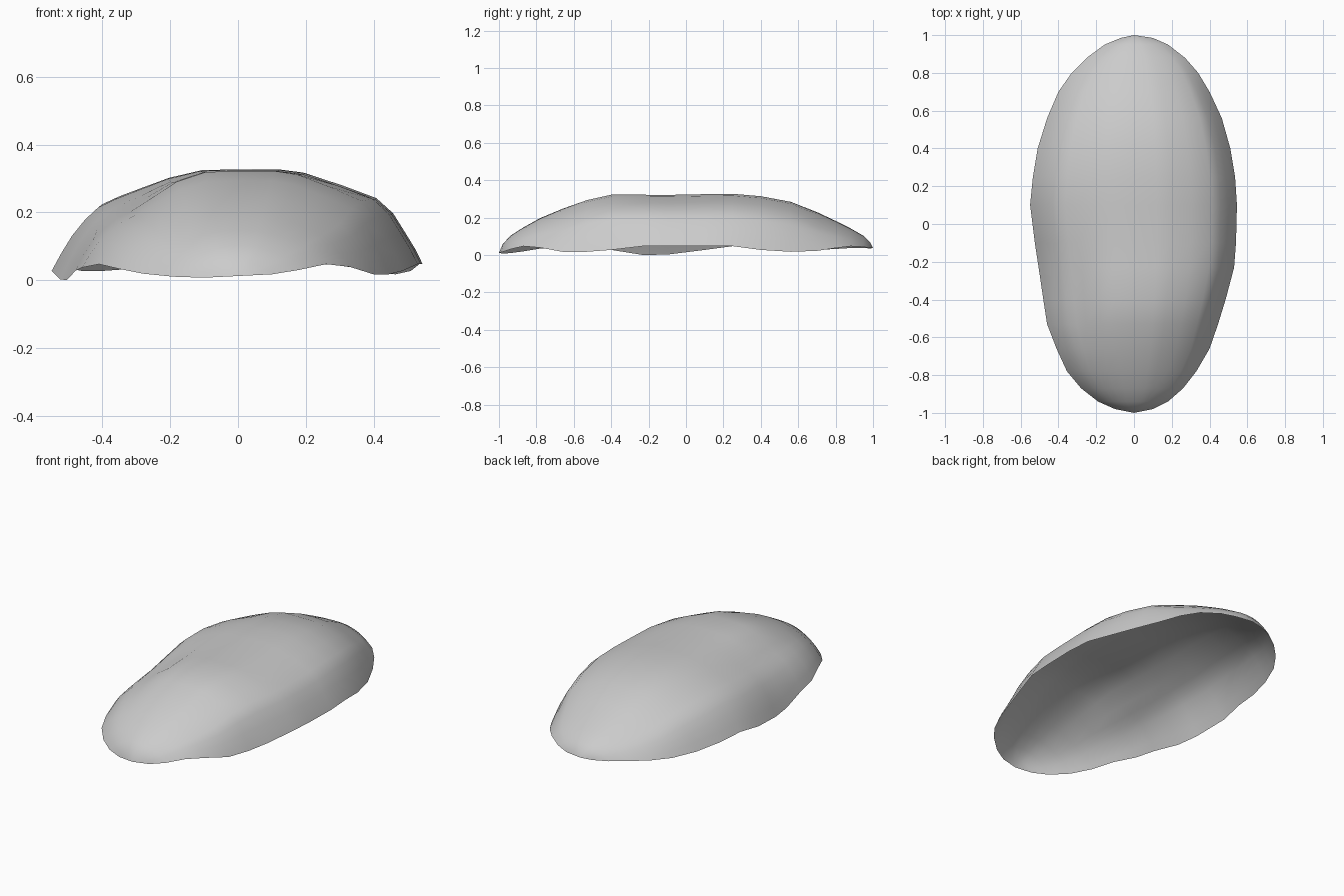
import bpy, bmesh, math

# Stations along the shell: y, left x, left rim z, right x, right rim z, crest z
STATIONS = [
    (-1.00, 0.00, .015, .00, .015, .015),
    (-0.98, -.10, .010, .10, .020, .060),
    (-0.94, -.19, .013, .18, .033, .105),
    (-0.87, -.28, .022, .26, .050, .150),
    (-0.78, -.355, .037, .33, .042, .200),
    (-0.66, -.41, .050, .40, .020, .250),
    (-0.53, -.46, .040, .445, .020, .296),
    (-0.40, -.48, .030, .485, .030, .325),
    (-0.23, -.505, .003, .53, .050, .325),
    (-0.10, -.525, .005, .54, .050, .324),
    (0.10, -.55, .030, .545, .050, .328),
    (0.25, -.535, .050, .535, .050, .330),
    (0.40, -.51, .040, .51, .030, .317),
    (0.56, -.46, .030, .465, .020, .287),
    (0.70, -.40, .030, .40, .025, .232),
    (0.80, -.33, .035, .34, .040, .185),
    (0.88, -.25, .040, .27, .050, .145),
    (0.95, -.155, .040, .18, .046, .105),
    (0.985, -.07, .038, .10, .040, .070),
    (1.00, 0.00, .040, .00, .040, .040),
]
# Cross-section: share of the half width, share of the height
PROFILE = [(-1, 0), (-.95, .17), (-.89, .35), (-.82, .51), (-.75, .63), (-.66, .71),
           (-.55, .79), (-.38, .91), (-.2, .99), (0, 1), (.22, 1), (.36, .965),
           (.56, .84), (.75, .70), (.84, .54), (.91, .32), (.96, .16), (1, 0)]


def dent(x, y):
    """Shallow hollow on the front left flank."""
    return .035 * math.exp(-((x + .33) / .11) ** 2 - ((y + .42) / .25) ** 2)


# Loft the open shell through the stations
bm = bmesh.new()
rows = []
for y, xl, zl, xr, zr, crest in STATIONS:
    row = []
    for u, h in PROFILE:
        half, rim = (-xl, zl) if u < 0 else (xr, zr)
        # towards the tips the section becomes rounder
        tip = max(0, (abs(y) - .55) / .45)
        h = h * (1 - tip) + (1 - abs(u) ** 2.2) * tip
        x = u * half
        z = rim + (crest - rim) * h
        if 0 < h:
            z -= dent(x, y) * min(1, h * 2)
        row.append(bm.verts.new((x, y, max(z, 0))))
    rows.append(row)
for a, b in zip(rows, rows[1:]):
    for i in range(len(PROFILE) - 1):
        bm.faces.new((a[i], a[i + 1], b[i + 1], b[i]))
bmesh.ops.remove_doubles(bm, verts=bm.verts, dist=.0005)
# Rest the lowest rim point on the ground
low = min(v.co.z for v in bm.verts)
bmesh.ops.translate(bm, verts=bm.verts, vec=(0, 0, -low))

mesh = bpy.data.meshes.new("shell")
bm.to_mesh(mesh)
bm.free()
shell = bpy.data.objects.new("shell", mesh)
bpy.context.collection.objects.link(shell)
for p in mesh.polygons:
    p.use_smooth = True
